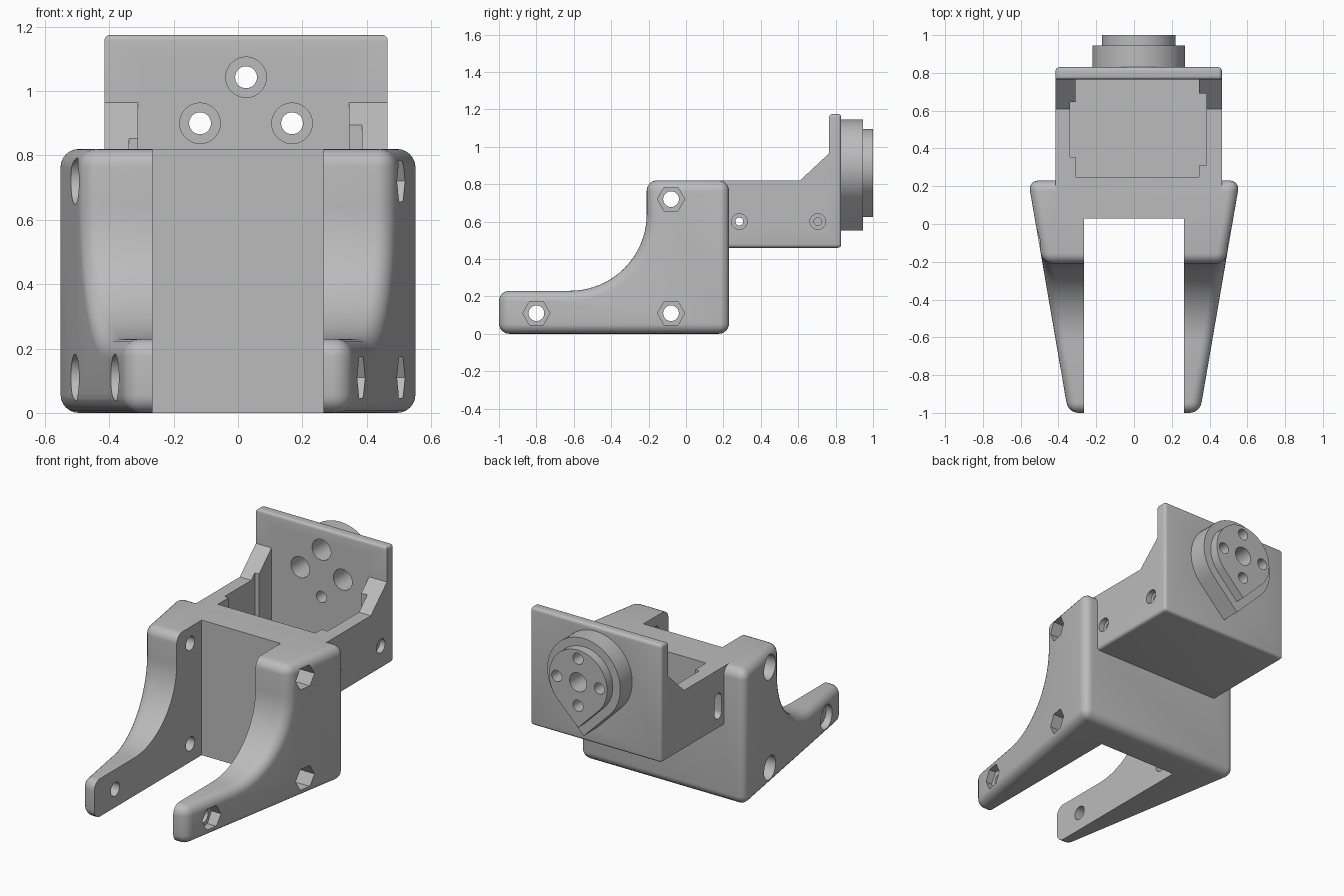
import bpy, bmesh, math
from mathutils import Vector

if "Cube" in bpy.data.objects:
    bpy.data.objects.remove(bpy.data.objects["Cube"])

grey = bpy.data.materials.new("plain grey")
GREY = (0.5, 0.5, 0.5, 1)
grey.use_nodes = True
grey.diffuse_color = GREY
grey.node_tree.nodes["Principled BSDF"].inputs["Base Color"].default_value = GREY

MID = 0.025           # centre line of the motor housing in x
AXIS_Z = 0.90         # height of the output axis


def prism(name, points, axis, start, end):
    """Extrude a 2D outline along an axis: x takes (y,z), y takes (x,z), z takes (x,y)."""
    def place(p, d):
        return {"x": (d, p[0], p[1]), "y": (p[0], d, p[1]), "z": (p[0], p[1], d)}[axis]
    bm = bmesh.new()
    low = [bm.verts.new(place(p, start)) for p in points]
    high = [bm.verts.new(place(p, end)) for p in points]
    bm.faces.new(low)
    bm.faces.new(high)
    for i in range(len(points)):
        j = (i + 1) % len(points)
        bm.faces.new((low[i], low[j], high[j], high[i]))
    bmesh.ops.recalc_face_normals(bm, faces=bm.faces)
    mesh = bpy.data.meshes.new(name)
    bm.to_mesh(mesh)
    bm.free()
    mesh.materials.append(grey)
    obj = bpy.data.objects.new(name, mesh)
    bpy.context.collection.objects.link(obj)
    return obj


def ring(center, radius, sides=32, start=0.0, sweep=math.tau, closed=False):
    """Points on a circle or arc."""
    count = sides + 1 if closed else sides
    return [(center[0] + radius * math.cos(start + sweep * i / sides),
             center[1] + radius * math.sin(start + sweep * i / sides)) for i in range(count)]


def rect(a0, b0, a1, b1):
    return [(a0, b0), (a1, b0), (a1, b1), (a0, b1)]


def apply(obj, mod):
    bpy.context.view_layer.objects.active = obj
    bpy.ops.object.modifier_apply(modifier=mod.name)


def combine(obj, other, operation):
    """Boolean another solid into obj and discard it."""
    mod = obj.modifiers.new("combine", "BOOLEAN")
    mod.operation = operation
    mod.solver = "EXACT"
    mod.object = other
    apply(obj, mod)
    bpy.data.objects.remove(other)


def cut(obj, points, axis, start, end):
    combine(obj, prism("cutter", points, axis, start, end), "DIFFERENCE")


def round_edges(obj, width, segments, rule):
    """Bevel the edges whose two end points pass the rule."""
    bm = bmesh.new()
    bm.from_mesh(obj.data)
    edges = [e for e in bm.edges if rule(e)]
    bmesh.ops.bevel(bm, geom=edges, offset=width, segments=segments, profile=0.5,
                    affect="EDGES", clamp_overlap=False)
    bmesh.ops.recalc_face_normals(bm, faces=bm.faces)
    bm.to_mesh(obj.data)
    bm.free()


# Fork: swept side profile, tapered towards the front, rounded and slotted
side = [(-1, 0), (0.23, 0), (0.23, 0.82), (-0.21, 0.82)]
side += ring((-0.62, 0.64), 0.41, 20, 0, -math.pi / 2, True)
side += [(-1, 0.23)]
bracket = prism("servo_bracket", side, "x", -1, 1)
for v in bracket.data.vertices:
    v.co.x *= 0.56 - 0.172 * (0.23 - v.co.y)
round_edges(bracket, 0.055, 6,
            lambda e: e.calc_face_angle(0) > math.radians(30))
cut(bracket, rect(-0.265, -1.2, 0.265, 0.03), "z", -0.2, 1.2)

# Motor housing: box with sloped gussets and a tall back plate
housing = prism("motor_housing",
                [(0.12, 0.46), (0.83, 0.46), (0.83, 1.175), (0.765, 1.175),
                 (0.765, 0.965), (0.61, 0.82), (0.12, 0.82)],
                "x", MID - 0.44, MID + 0.44)
round_edges(housing, 0.018, 4, lambda e:
            all(v.co.z < 0.47 and v.co.y > 0.1 for v in e.verts) and
            any(v.co.y > 0.5 for v in e.verts)
            or all(v.co.y > 0.82 for v in e.verts)
            or all(v.co.z > 1.17 for v in e.verts))

# Motor cavity with wider middle pockets, open at the top, and opening between gussets
for outline in (rect(-0.31, 0.25, 0.345, 0.765),
                rect(-0.338, 0.355, 0, 0.645),
                rect(0, 0.31, 0.385, 0.69)):
    cut(housing, outline, "z", 0.52, 1.1)
combine(bracket, housing, "UNION")

# Two stacked teardrop bosses on the back plate
for radius, start, end in ((0.245, 0.80, 0.945), (0.195, 0.90, 1.0)):
    drop = ring((MID, AXIS_Z), radius, 48, -math.pi / 4, 1.5 * math.pi, True)
    drop.append((MID, AXIS_Z - radius * math.sqrt(2)))
    combine(bracket, prism("output_boss", drop, "y", start, end), "UNION")

# Blind centre hole and four screw holes, three of them counterbored from the front
cut(bracket, ring((MID, AXIS_Z), 0.057), "y", 0.85, 1.1)
for k in range(4):
    angle = k * math.pi / 2
    spot = (MID + 0.143 * math.cos(angle), AXIS_Z + 0.143 * math.sin(angle))
    cut(bracket, ring(spot, 0.034), "y", 0.7, 1.1)
    if k < 3:
        cut(bracket, ring(spot, 0.063), "y", 0.7, 0.91)

# Fork pivot holes: hex nut pockets on the left, round head pockets on the right
for spot, depth in (((-0.08, 0.72), 0.41), ((-0.08, 0.11), 0.41), ((-0.8, 0.11), 0.33)):
    cut(bracket, ring(spot, 0.042), "x", -0.8, 0.8)
    cut(bracket, ring(spot, 0.073, 6), "x", depth, 0.8)
    cut(bracket, ring(spot, 0.073), "x", -0.8, -depth)

# Housing screw holes in the left wall, cable slot in the right wall
for y in (0.285, 0.705):
    cut(bracket, ring((y, 0.6), 0.021, 24), "x", 0.2, 0.6)
    cut(bracket, ring((y, 0.6), 0.042, 24), "x", 0.43, 0.6)
slot = (ring((0.285, 0.645), 0.033, 12, 0, math.pi, True)
        + ring((0.285, 0.555), 0.033, 12, math.pi, math.pi, True))
cut(bracket, slot, "x", -0.6, -0.2)

# Smooth shading with crisp corners
bpy.ops.object.select_all(action="DESELECT")
bracket.select_set(True)
bpy.context.view_layer.objects.active = bracket
bpy.ops.object.shade_smooth_by_angle(angle=math.radians(30))
